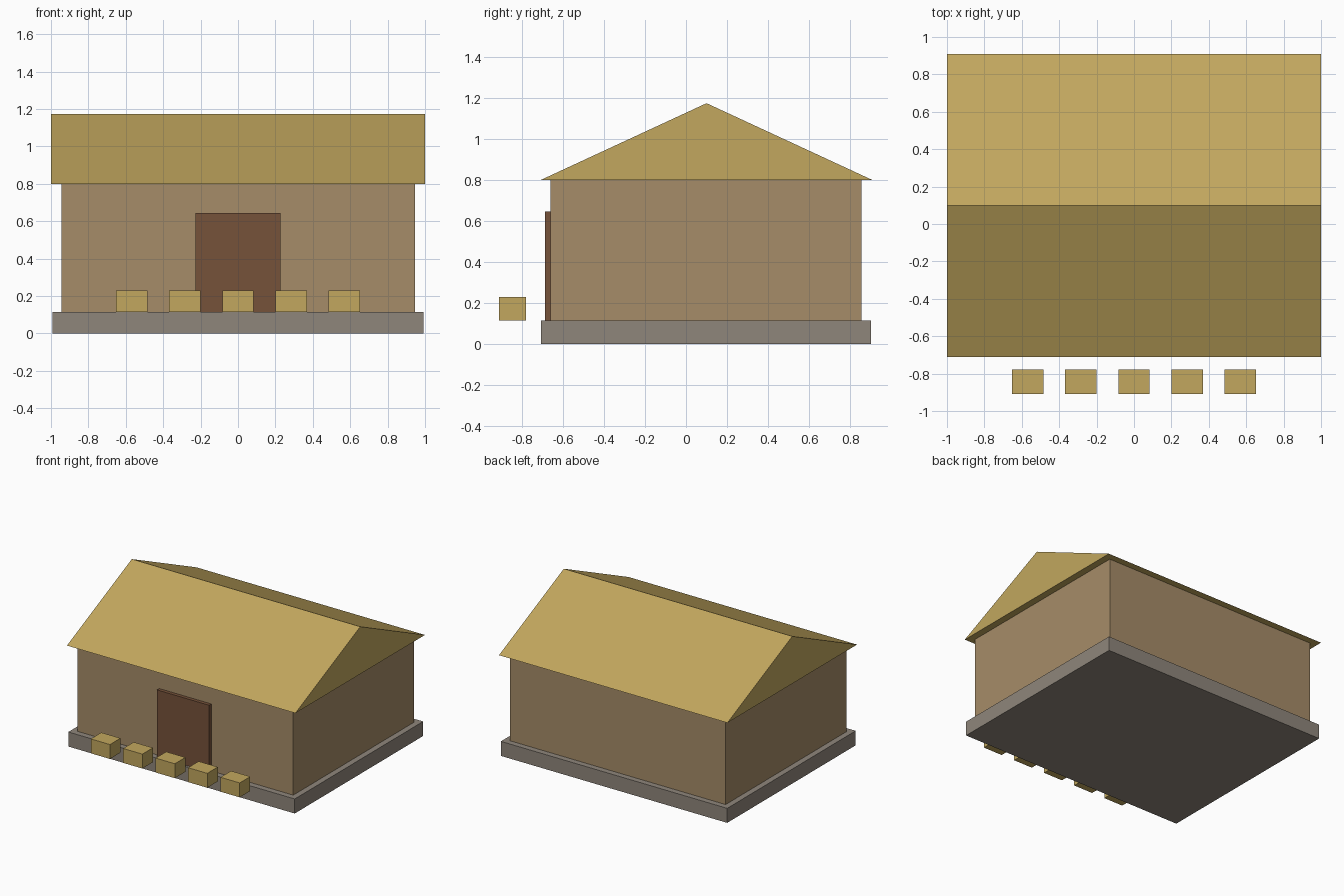
import bpy
import bmesh

if "Cube" in bpy.data.objects:
    bpy.data.objects.remove(bpy.data.objects["Cube"])


def make_material(name, rgb):
    """Flat colour from 0-255 sRGB, stored as linear."""
    lin = [((c / 255 + 0.055) / 1.055) ** 2.4 for c in rgb]
    mat = bpy.data.materials.new(name)
    mat.diffuse_color = (*lin, 1)
    mat.use_nodes = True
    mat.node_tree.nodes["Principled BSDF"].inputs["Base Color"].default_value = mat.diffuse_color
    return mat


STRAW = make_material("straw", (194, 167, 94))
CLAY = make_material("clay_wall", (166, 140, 104))
STONE = make_material("grey_stone", (143, 134, 123))
WOOD = make_material("dark_wood", (118, 82, 58))


def add_prism(name, profile, x0, x1, mat):
    """Extrude a (y, z) profile along x."""
    bm = bmesh.new()
    face = bm.faces.new([bm.verts.new((x0, y, z)) for y, z in profile])
    ext = bmesh.ops.extrude_face_region(bm, geom=[face])
    moved = [v for v in ext["geom"] if isinstance(v, bmesh.types.BMVert)]
    bmesh.ops.translate(bm, verts=moved, vec=(x1 - x0, 0, 0))
    bmesh.ops.recalc_face_normals(bm, faces=bm.faces)
    mesh = bpy.data.meshes.new(name)
    bm.to_mesh(mesh)
    bm.free()
    mesh.materials.append(mat)
    obj = bpy.data.objects.new(name, mesh)
    bpy.context.collection.objects.link(obj)
    return obj


def add_box(name, x, y, z, mat):
    """Box from (min, max) pairs."""
    return add_prism(name, [(y[0], z[0]), (y[1], z[0]), (y[1], z[1]), (y[0], z[1])], *x, mat)


FLOOR, EAVES, RIDGE = 0.115, 0.798, 1.173

# Stone plinth, walls and door
add_box("foundation", (-0.991, 0.991), (-0.706, 0.9), (0, FLOOR), STONE)
add_box("walls", (-0.945, 0.945), (-0.659, 0.854), (FLOOR, EAVES), CLAY)
add_box("door", (-0.228, 0.228), (-0.687, -0.655), (FLOOR, 0.645), WOOD)

# Gabled thatch roof
add_prism("roof", [(-0.71, EAVES), (0.91, EAVES), (0.1, RIDGE)], -1, 1, STRAW)

# Row of straw bales in front
for i in range(5):
    cx = (i - 2) * 0.284
    add_box(f"straw_bale_{i + 1}", (cx - 0.084, cx + 0.084), (-0.91, -0.778), (FLOOR, 0.229), STRAW)
